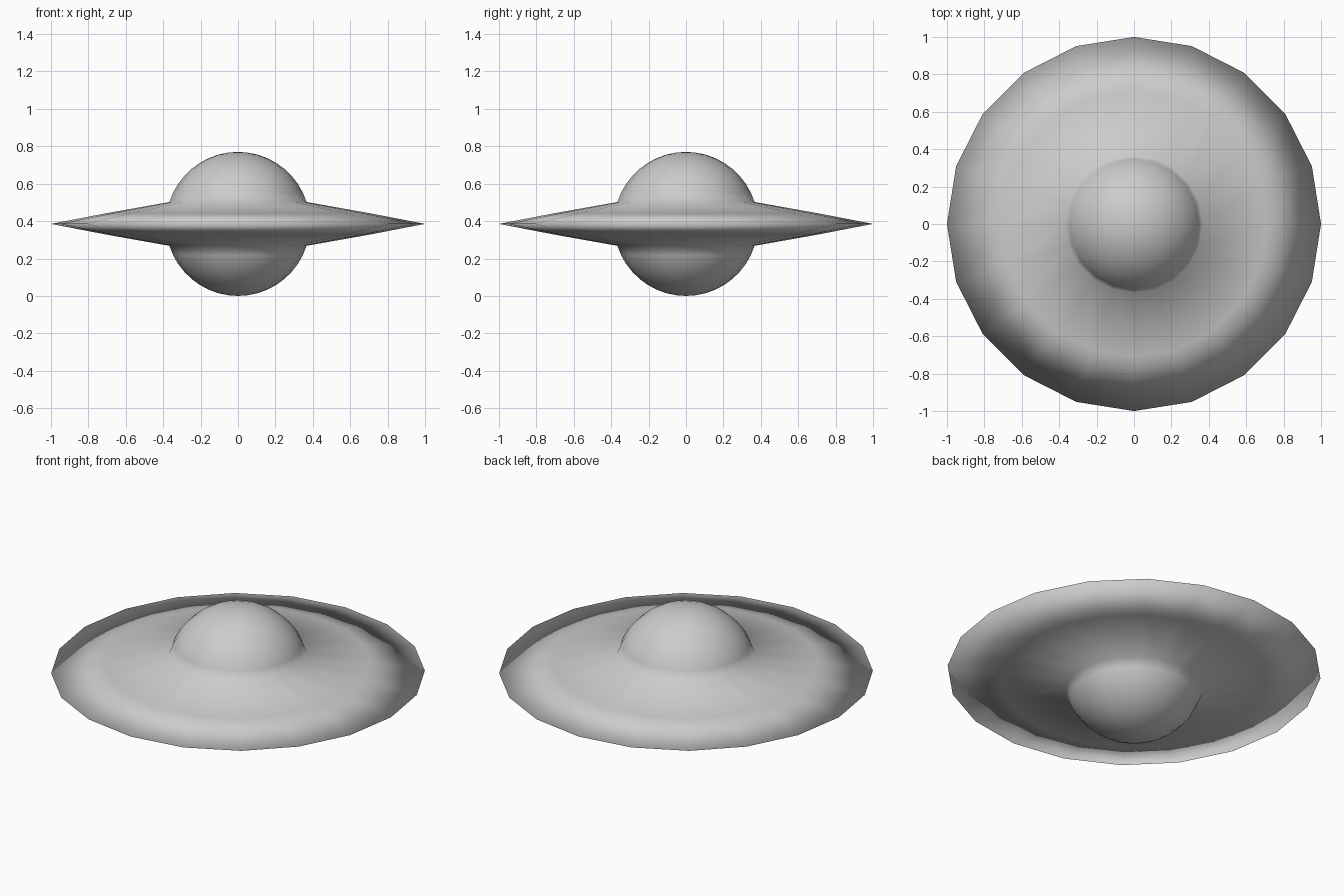
import bpy, bmesh
from math import sin, cos, asin, pi

if "Cube" in bpy.data.objects:
    bpy.data.objects.remove(bpy.data.objects["Cube"])

SIDES = 20        # facets around the rim
MID = 0.385       # height of the rim
R = 0.385         # dome radius
STEPS = 9         # rings per dome

# Upper half profile as (radius, height above rim): dome, then tapering disc
base = asin(0.117 / R)
angles = [pi / 2 + (base - pi / 2) * i / STEPS for i in range(STEPS + 1)]
upper = [(R * cos(a), R * sin(a)) for a in angles] + [(0.71, 0.056)]
upper[0] = (0.0, R)
# Full profile, mirrored below the rim
profile = upper + [(1.0, 0.0)] + [(r, -z) for r, z in reversed(upper)]

# Lathe the profile around z
bm = bmesh.new()
verts = [bm.verts.new((r, 0, z + MID)) for r, z in profile]
edges = [bm.edges.new(pair) for pair in zip(verts, verts[1:])]
bmesh.ops.spin(bm, geom=verts + edges, cent=(0, 0, 0), axis=(0, 0, 1),
               angle=2 * pi, steps=SIDES, use_duplicate=False)
bmesh.ops.remove_doubles(bm, verts=bm.verts[:], dist=0.0005)
bmesh.ops.recalc_face_normals(bm, faces=bm.faces[:])

# Saucer body, smooth all over so the rim and dome bases blend
for f in bm.faces:
    f.smooth = True
mesh = bpy.data.meshes.new("saucer")
bm.to_mesh(mesh)
bm.free()
saucer = bpy.data.objects.new("saucer", mesh)
bpy.context.collection.objects.link(saucer)
